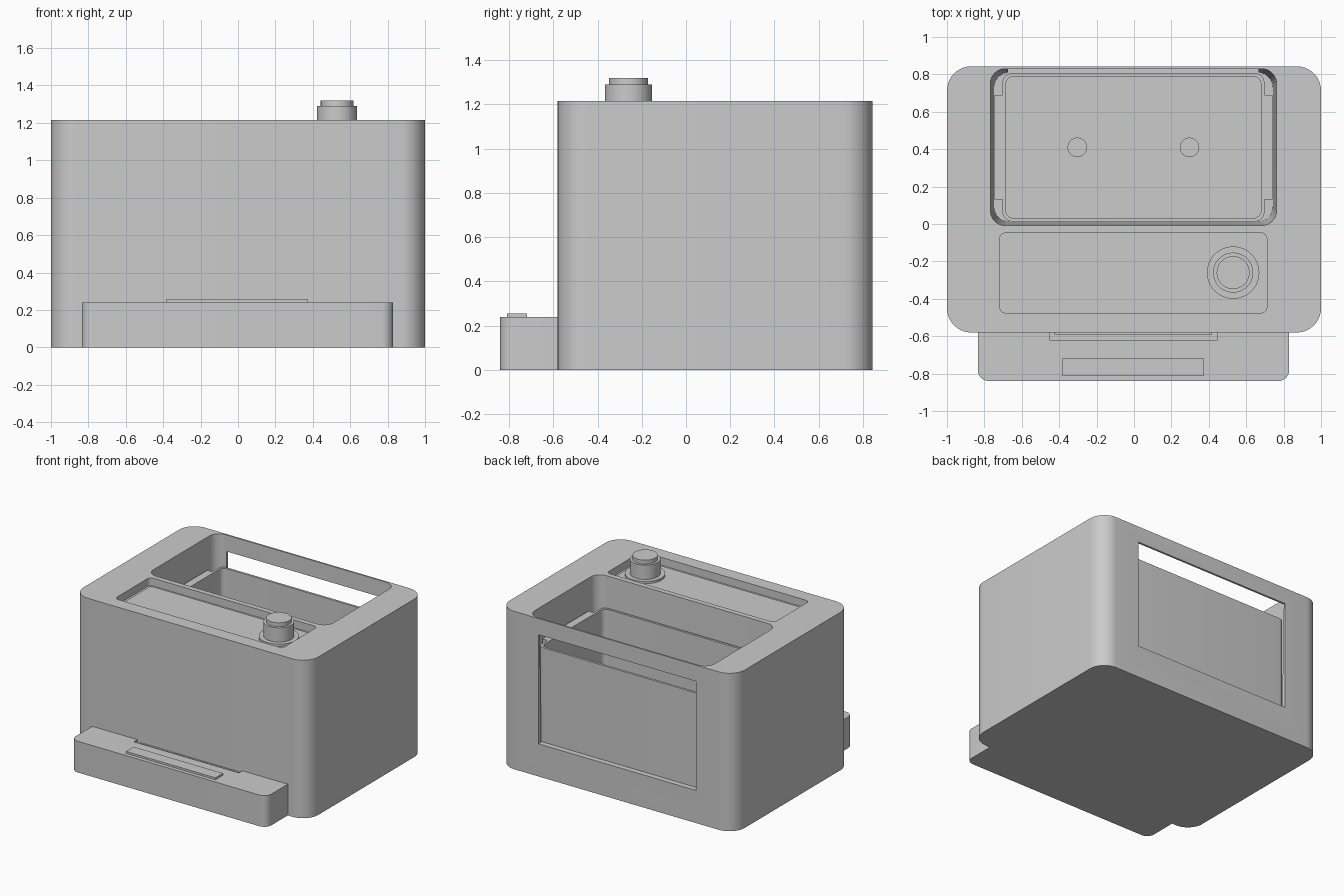
import bpy, bmesh, math

if "Cube" in bpy.data.objects:
    bpy.data.objects.remove(bpy.data.objects["Cube"])

grey = bpy.data.materials.new("light_grey")
grey.diffuse_color = (0.6, 0.6, 0.6, 1)
grey.use_nodes = True
grey.node_tree.nodes["Principled BSDF"].inputs["Base Color"].default_value = grey.diffuse_color


def finish(bm, name):
    bmesh.ops.recalc_face_normals(bm, faces=bm.faces)
    me = bpy.data.meshes.new(name)
    bm.to_mesh(me)
    bm.free()
    me.materials.append(grey)
    ob = bpy.data.objects.new(name, me)
    bpy.context.collection.objects.link(ob)
    return ob


def rounded(x0, x1, y0, y1, r, seg=10):
    pts = []
    for i, (cx, cy) in enumerate([(x1 - r, y1 - r), (x0 + r, y1 - r), (x0 + r, y0 + r), (x1 - r, y0 + r)]):
        for k in range(seg + 1):
            a = math.pi / 2 * (i + k / seg)
            pts.append((cx + r * math.cos(a), cy + r * math.sin(a)))
    return pts


def prism(name, x0, x1, y0, y1, z0, z1, r=0.0, taper=0.0):
    """Rounded box; the bottom is inset by taper."""
    bm = bmesh.new()
    if r:
        low = rounded(x0 + taper, x1 - taper, y0 + taper, y1 - taper, r)
        high = rounded(x0, x1, y0, y1, r)
    else:
        low = high = [(x0, y0), (x1, y0), (x1, y1), (x0, y1)]
    a = [bm.verts.new((x, y, z0)) for x, y in low]
    b = [bm.verts.new((x, y, z1)) for x, y in high]
    n = len(a)
    bm.faces.new(a)
    bm.faces.new(b)
    for i in range(n):
        j = (i + 1) % n
        bm.faces.new((a[i], a[j], b[j], b[i]))
    return finish(bm, name)


def disc(name, x, y, z0, z1, r):
    bm = bmesh.new()
    bmesh.ops.create_cone(bm, cap_ends=True, segments=48, radius1=r, radius2=r, depth=z1 - z0)
    bmesh.ops.translate(bm, verts=bm.verts, vec=(x, y, (z0 + z1) / 2))
    return finish(bm, name)


def cut(ob, cutter):
    bpy.context.view_layer.objects.active = ob
    m = ob.modifiers.new("cut", "BOOLEAN")
    m.operation = "DIFFERENCE"
    m.solver = "EXACT"
    m.object = cutter
    bpy.ops.object.modifier_apply(modifier=m.name)
    bpy.data.objects.remove(cutter, do_unlink=True)


# Main housing with tank bay, rear window and control recess
body = prism("housing", -1, 1, -0.58, 0.843, 0, 1.215, 0.13)
cut(body, prism("bay_cutter", -0.768, 0.762, -0.008, 0.83, 0.25, 1.216, 0.08, 0.02))
cut(body, prism("window_cutter", -0.675, 0.665, 0.6, 1.0, 0.251, 1.09))
cut(body, prism("recess_cutter", -0.717, 0.71, -0.475, -0.048, 1.155, 1.3, 0.03))

# Control panel and knob
prism("control_panel", -0.693, 0.686, -0.45, -0.072, 1.15, 1.163, 0.01)
for name, r, z0, z1 in [("knob_flange", 0.14, 1.155, 1.18),
                        ("knob_body", 0.107, 1.175, 1.29),
                        ("knob_cap", 0.088, 1.285, 1.32)]:
    disc(name, 0.53, -0.26, z0, z1, r)

# Open tank standing in the bay
tank = prism("tank", -0.703, 0.697, 0.014, 0.806, 0.254, 0.98, 0.05)
cut(tank, prism("tank_cutter", -0.685, 0.679, 0.032, 0.788, 0.275, 1.1, 0.04))
for side, x0, x1 in [("left", -0.745, -0.70), ("right", 0.695, 0.74)]:
    prism("tank_tab_" + side, x0, x1, 0.13, 0.69, 0.94, 0.98)
for side, x in [("left", -0.303), ("right", 0.297)]:
    disc("tank_port_" + side, x, 0.41, 0.27, 0.29, 0.052)

# Front step with slot and raised strip
step = prism("front_step", -0.835, 0.83, -0.84, -0.45, 0, 0.24, 0.06)
cut(step, prism("slot_cutter", -0.45, 0.443, -0.622, -0.575, 0.19, 0.3))
prism("slot_strip", -0.425, 0.418, -0.592, -0.57, 0.18, 0.225)
prism("step_strip", -0.385, 0.375, -0.81, -0.718, 0.235, 0.255)

# Smooth the curves, keep edges sharp
bpy.ops.object.select_all(action="DESELECT")
for ob in bpy.context.collection.objects:
    ob.select_set(True)
bpy.context.view_layer.objects.active = body
bpy.ops.object.shade_smooth_by_angle(angle=math.radians(30))
